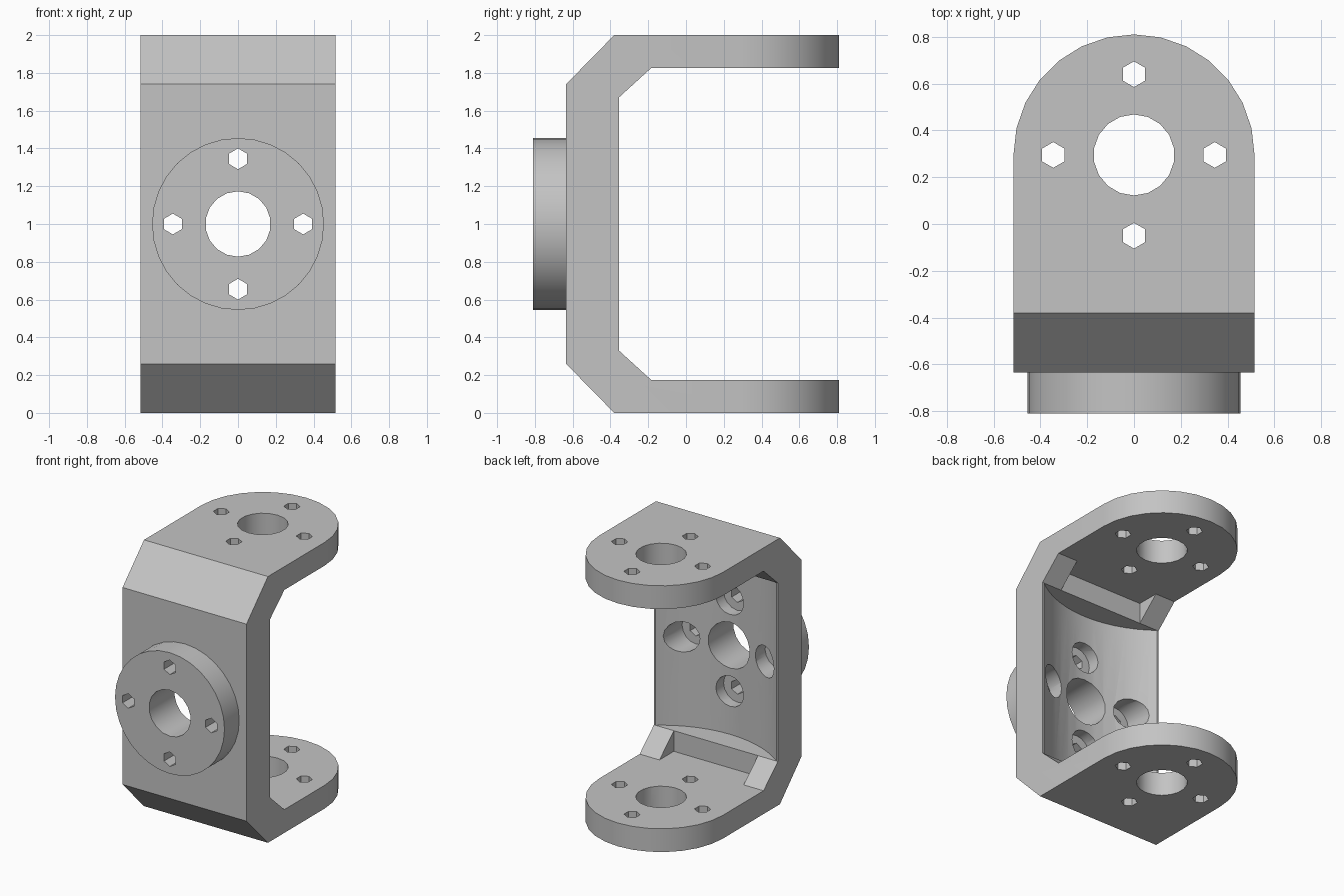
import bpy
import bmesh
from math import pi, sin, cos
from mathutils import Matrix, Vector

cube = bpy.data.objects.get("Cube")
if cube:
    bpy.data.objects.remove(cube, do_unlink=True)

HALF = 0.515        # half width of the bracket
PIVOT = 0.295       # y of the arm bores
MID = 1.0           # z of the mounting disc
RING = 0.345        # radius of the screw circle

grey = bpy.data.materials.new("mid grey")
grey.use_nodes = True
grey.diffuse_color = (0.55, 0.55, 0.55, 1)
grey.node_tree.nodes["Principled BSDF"].inputs["Base Color"].default_value = (0.55, 0.55, 0.55, 1)


def prism(name, points, depth):
    """Closed solid from 3D outline points pushed along depth."""
    bm = bmesh.new()
    face = bm.faces.new([bm.verts.new(p) for p in points])
    top = bmesh.ops.extrude_face_region(bm, geom=[face])["geom"]
    moved = [v for v in top if isinstance(v, bmesh.types.BMVert)]
    bmesh.ops.translate(bm, verts=moved, vec=depth)
    bmesh.ops.recalc_face_normals(bm, faces=bm.faces)
    return finish(name, bm)


def finish(name, bm):
    mesh = bpy.data.meshes.new(name)
    bm.to_mesh(mesh)
    bm.free()
    mesh.materials.append(grey)
    obj = bpy.data.objects.new(name, mesh)
    bpy.context.collection.objects.link(obj)
    return obj


def rod(name, centre, radius, length, sides, axis):
    """Cylinder along y or z, with a corner pointing to +z or +y."""
    bm = bmesh.new()
    bmesh.ops.create_cone(bm, cap_ends=True, segments=sides, radius1=radius,
                          radius2=radius, depth=length)
    turn = Matrix.Rotation(pi / 2, 4, "X") if axis == "y" else Matrix()
    bmesh.ops.transform(bm, matrix=Matrix.Translation(centre) @ turn, verts=bm.verts)
    return finish(name, bm)


def combine(target, other, operation):
    """Apply a boolean and drop the helper."""
    mod = target.modifiers.new("cut", "BOOLEAN")
    mod.operation = operation
    mod.solver = "EXACT"
    mod.object = other
    bpy.context.view_layer.objects.active = target
    bpy.ops.object.modifier_apply(modifier=mod.name)
    bpy.data.objects.remove(other, do_unlink=True)


# C-shaped bracket from its side profile, mirrored top to bottom
lower = [(0.9, 0.175), (0.9, 0), (-0.38, 0), (-0.635, 0.26)]
inner = [(-0.355, 0.33), (-0.185, 0.175)]
profile = lower + [(y, 2 - z) for y, z in reversed(lower)]
profile += [(y, 2 - z) for y, z in reversed(inner)] + inner
bracket = prism("u_bracket", [(-0.6, y, z) for y, z in profile], (1.2, 0, 0))

# Rounded arm ends
arc = [(HALF * cos(i * pi / 14), PIVOT + HALF * sin(i * pi / 14), -0.1) for i in range(15)]
outline = [(HALF, -1, -0.1)] + arc + [(-HALF, -1, -0.1)]
combine(bracket, prism("rounded_outline", outline, (0, 0, 2.2)), "INTERSECT")

# Curved recess in the back plate
combine(bracket, rod("recess", (0, PIVOT, MID), 0.822, 1.34, 64, "z"), "DIFFERENCE")

# Pocket that leaves a gusset at each side of the inner corners
pocket = [(-0.35, -0.355, 0.175), (0.35, -0.355, 0.175), (0.35, 0, 0.175), (-0.35, 0, 0.175)]
combine(bracket, prism("pocket", pocket, (0, 0, 1.65)), "DIFFERENCE")

# Mounting disc on the front
combine(bracket, rod("mounting_disc", (0, -0.705, MID), 0.455, 0.21, 32, "y"), "UNION")

# Main bores through the plate and both arms
combine(bracket, rod("plate_bore", (0, -0.6, MID), 0.173, 1, 18, "y"), "DIFFERENCE")
combine(bracket, rod("arm_bore", (0, PIVOT, MID), 0.173, 3, 18, "z"), "DIFFERENCE")

# Four screw holes on each ring, with counterbores behind the disc
for k in range(4):
    dx, dv = RING * cos(k * pi / 2), RING * sin(k * pi / 2)
    combine(bracket, rod("arm_screw", (dx, PIVOT + dv, MID), 0.055, 3, 6, "z"), "DIFFERENCE")
    combine(bracket, rod("plate_screw", (dx, -0.6, MID + dv), 0.055, 1, 6, "y"), "DIFFERENCE")
    combine(bracket, rod("counterbore", (dx, -0.31, MID + dv), 0.115, 0.6, 16, "y"), "DIFFERENCE")

# Smooth the curved walls, keep the edges sharp
bpy.ops.object.select_all(action="DESELECT")
bracket.select_set(True)
bpy.context.view_layer.objects.active = bracket
bpy.ops.object.shade_smooth_by_angle(angle=pi / 6)
